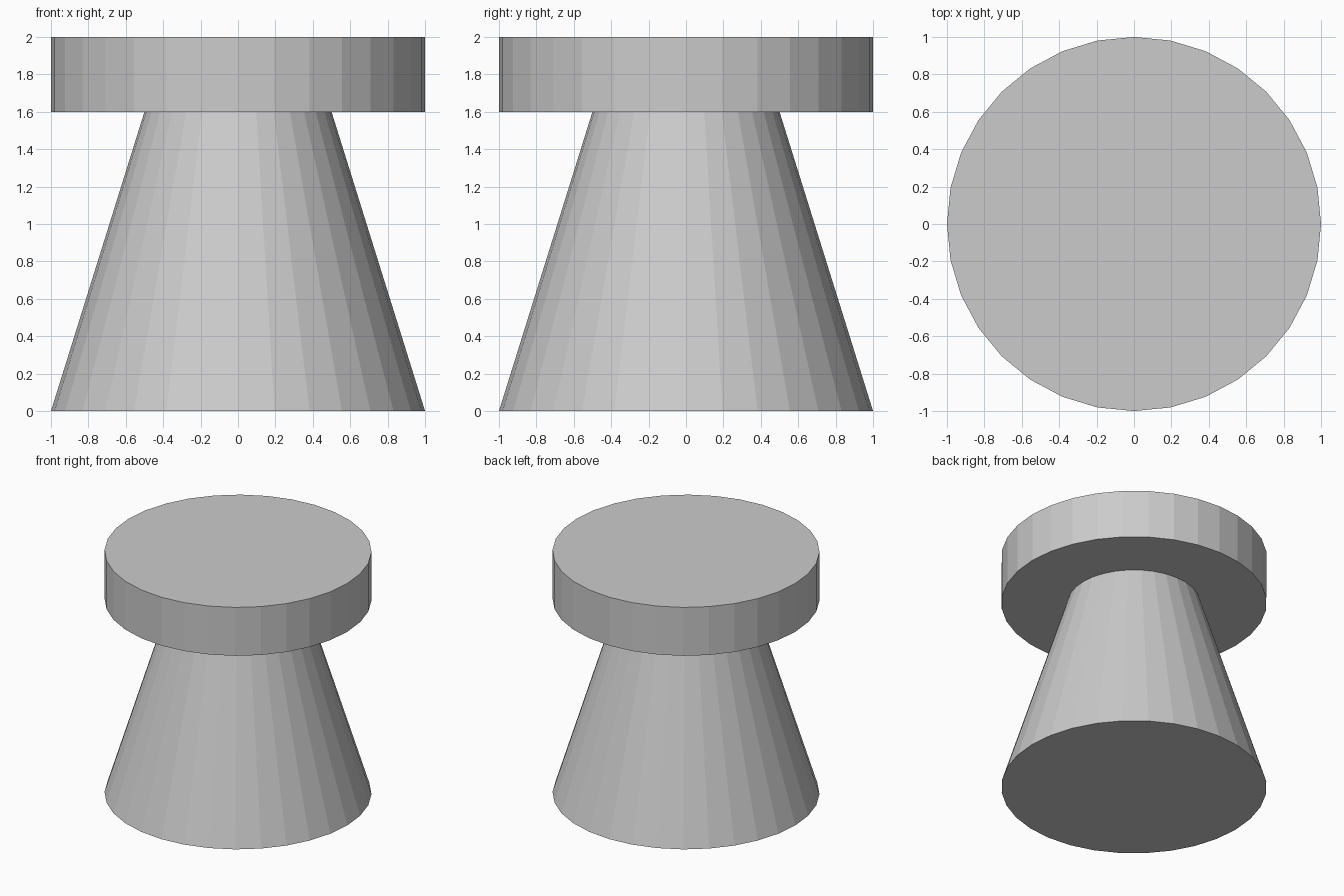
import bpy

if "Cube" in bpy.data.objects:
    bpy.data.objects.remove(bpy.data.objects["Cube"])

SIDES = 32


def tapered_drum(name, r_bottom, r_top, z0, z1):
    """Flat-faced round part standing between two heights."""
    bpy.ops.mesh.primitive_cone_add(
        vertices=SIDES, radius1=r_bottom, radius2=r_top,
        depth=z1 - z0, location=(0, 0, (z0 + z1) / 2))
    obj = bpy.context.object
    obj.name = name
    bpy.ops.object.shade_flat()
    return obj


# Tapered pedestal, wide at the floor
tapered_drum("pedestal", 1.0, 0.5, 0.0, 1.6)

# Round seat slab on top
tapered_drum("seat", 1.0, 1.0, 1.6, 2.0)
